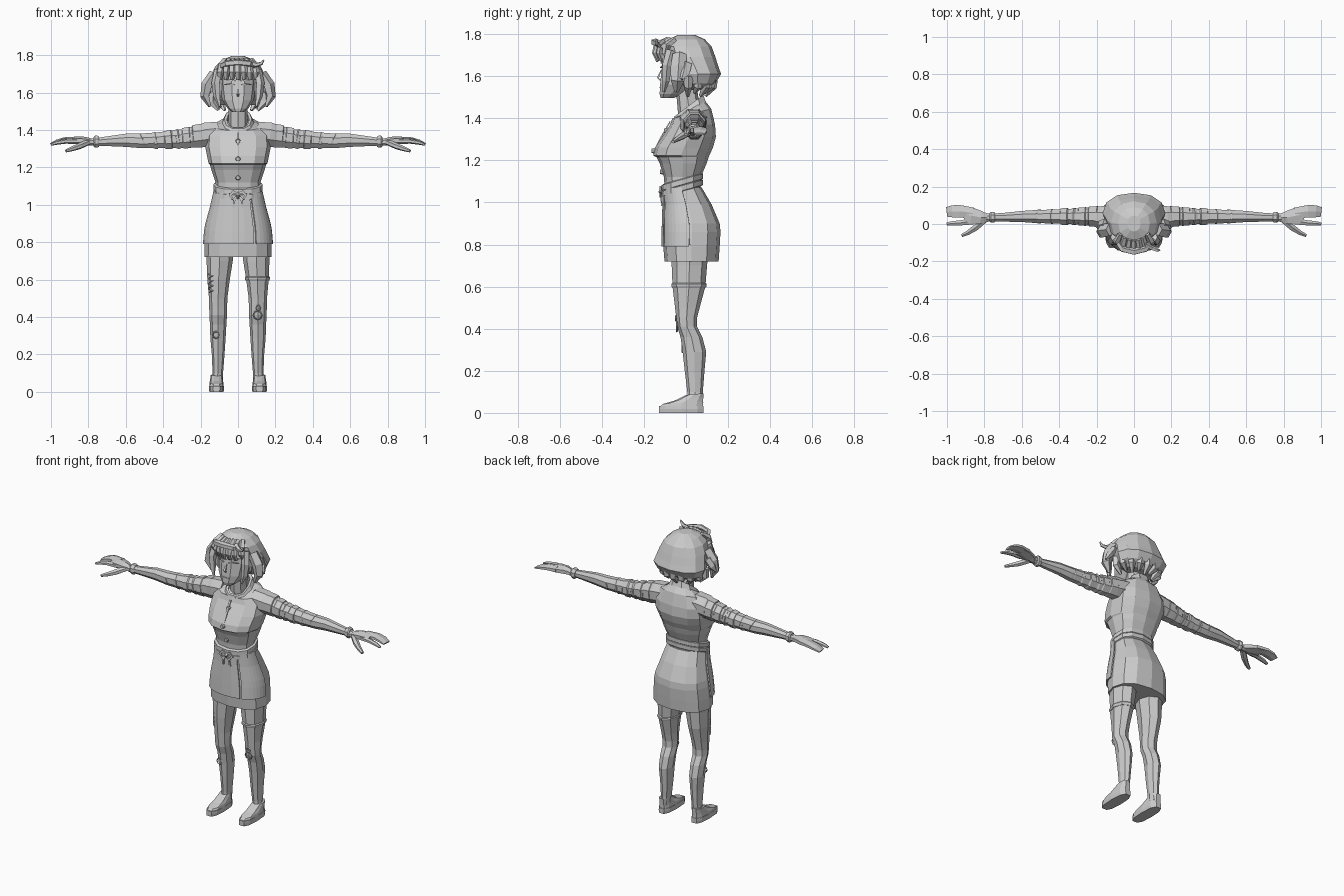
import bpy, bmesh, math
from mathutils import Vector

grey = bpy.data.materials.new("light_grey")
grey.diffuse_color = (0.6, 0.6, 0.6, 1)


def skin(name, rings, closed=True, caps=True, mirror=False, thick=0):
    """Bridge a stack of equal-length rings into one flat-shaded object."""
    bm = bmesh.new()
    vs = [[bm.verts.new(p) for p in r] for r in rings]
    n = len(rings[0])
    for a, b in zip(vs, vs[1:]):
        for i in range(n if closed else n - 1):
            j = (i + 1) % n
            bm.faces.new((a[i], a[j], b[j], b[i]))
    if closed and caps:
        bm.faces.new(vs[0])
        bm.faces.new(vs[-1])
    bmesh.ops.recalc_face_normals(bm, faces=bm.faces)
    me = bpy.data.meshes.new(name)
    bm.to_mesh(me)
    bm.free()
    me.materials.append(grey)
    ob = bpy.data.objects.new(name, me)
    bpy.context.collection.objects.link(ob)
    if thick:
        m = ob.modifiers.new("thickness", 'SOLIDIFY')
        m.thickness, m.offset = thick, 0
    if mirror:
        ob.modifiers.new("mirror", 'MIRROR')
    return ob


def ring(z, w, front, back, x=0, tilt=0, n=12, p=0.85, grow=0, arc=None):
    """Level rounded section; front/back are y limits, tilt lifts the back."""
    w, front, back = w + grow, front - grow, back + grow
    mid, h = (front + back) / 2, (back - front) / 2
    a0, a1 = arc or (0, 360)
    steps = n + 1 if arc else n
    out = []
    for i in range(steps):
        a = math.radians(a0 + (a1 - a0) * i / n)
        c, s = math.cos(a), math.sin(a)
        y = mid + h * math.copysign(abs(s) ** p, s)
        out.append((x + w * math.copysign(abs(c) ** p, c), y, z + tilt * y))
    return out


def tube(name, path, ref=(0, -1, 0), n=6, mirror=False):
    """Tapered limb or lock; path rows are x, y, z, half-width, half-thickness."""
    pts = [Vector(q[:3]) for q in path]
    rings = []
    for i, q in enumerate(path):
        d = (pts[min(i + 1, len(pts) - 1)] - pts[max(i - 1, 0)]).normalized()
        side = d.cross(Vector(ref)).normalized()
        up = side.cross(d)
        rings.append([pts[i] + side * q[3] * math.cos(t) + up * q[4] * math.sin(t)
                      for t in (2 * math.pi * (k + 0.5) / n for k in range(n))])
    return skin(name, rings, mirror=mirror)


# --- Tunic body: waist, bust overhang, shoulders
skin("tunic_top", [ring(*r) for r in (
    (1.05, .120, -.10, .07), (1.12, .120, -.105, .07), (1.185, .142, -.125, .098),
    (1.215, .150, -.14, .108), (1.222, .158, -.156, .110), (1.26, .165, -.148, .128),
    (1.31, .175, -.115, .142), (1.37, .172, -.075, .138))]
    + [ring(1.415, .14, -.065, .12, tilt=.25), ring(1.43, .085, -.06, .09, tilt=.6)])

# --- Skirt, with a shorter flap lying over the front
skirt = ((1.07, .122, -.102, .075), (.99, .140, -.103, .122), (.90, .165, -.106, .160),
         (.86, .172, -.107, .164), (.79, .178, -.108, .160), (.72, .180, -.102, .155))
skin("skirt", [ring(*r) for r in skirt])
for name, arc in (("front_flap_wide", (183, 294)), ("front_flap_narrow", (298, 357))):
    skin(name, [ring(*r, n=7, grow=.006, arc=arc) for r in skirt[:5]],
         closed=False, thick=.008)

# --- Belt, collar and placket
for name, z in (("belt_lower", 1.073), ("belt_upper", 1.102)):
    skin(name, [ring(z + dz, .124, -.108, .072, tilt=.28, grow=g)
                for dz, g in ((-.016, 0), (-.012, .008), (.012, .008), (.016, 0))])
skin("collar", [ring(z, w, f, b, tilt=.75, n=10) for z, w, f, b in (
    (1.405, .096, -.072, .098), (1.45, .074, -.06, .085),
    (1.448, .06, -.05, .072), (1.41, .06, -.05, .075))], caps=False)
tube("placket", [(0, -.075, 1.385, .008, .004), (0, -.118, 1.31, .008, .004),
                 (0, -.156, 1.235, .008, .004)], n=4)
for i, (y, z) in enumerate(((-.096, 1.34), (-.155, 1.245), (-.115, 1.145))):
    tube(f"button_{i}", [(0, y + .008, z, .014, .014), (0, y - .008, z, .011, .011)],
         ref=(0, 0, 1), n=8)

# --- Bow on the belt
tube("bow_loop", [(0, -.115, 1.06, .006, .005), (.025, -.122, 1.07, .012, .005),
                  (.042, -.12, 1.05, .011, .005), (.025, -.122, 1.03, .008, .005),
                  (0, -.115, 1.05, .006, .005)], mirror=True, n=4)
tube("bow_tail", [(.004, -.115, 1.05, .006, .005), (.02, -.118, 1.02, .007, .005),
                  (.024, -.115, .985, .008, .004)], mirror=True, n=4)
tube("bow_knot", [(0, -.11, 1.07, .010, .008), (0, -.122, 1.05, .013, .01),
                  (0, -.11, 1.035, .008, .008)], n=6)

# --- Arms and rolled, torn sleeves
up = (0, 0, 1)
tube("arm", [(.10, .035, 1.385, .07, .065), (.17, .035, 1.375, .065, .07),
             (.22, .04, 1.365, .055, .062), (.32, .04, 1.352, .045, .052),
             (.43, .04, 1.345, .040, .046), (.52, .04, 1.342, .038, .042),
             (.60, .04, 1.345, .032, .038), (.70, .036, 1.340, .025, .028),
             (.76, .035, 1.337, .022, .022), (.79, .033, 1.335, .024, .02)],
     up, 8, True)
for i, (x0, x1, a, b, z) in enumerate((
        (.19, .245, .060, .068, 1.37), (.252, .30, .054, .062, 1.36),
        (.31, .335, .050, .058, 1.353), (.35, .395, .050, .055, 1.35),
        (.43, .455, .043, .050, 1.345), (.50, .515, .041, .046, 1.343))):
    tube(f"sleeve_band_{i}", [(x0, .04, z, a - .008, b - .008), (x0 + .006, .04, z, a, b),
                              (x1 - .006, .04, z - .004, a - .003, b - .003),
                              (x1, .04, z - .004, a - .01, b - .01)], up, 8, True)
tube("bracelet", [(.742, .036, 1.338, .026, .028), (.75, .036, 1.338, .031, .034),
                  (.765, .036, 1.338, .031, .034), (.772, .036, 1.338, .024, .026)],
     up, 8, True)

# --- Hands: palm, grouped fingers, forefinger, thumb
tube("palm", [(.78, .033, 1.335, .022, .019), (.82, .035, 1.342, .040, .022),
              (.87, .045, 1.345, .050, .020), (.905, .050, 1.343, .045, .014)], up, 6, True)
tube("fingers", [(.86, .058, 1.347, .034, .018), (.93, .068, 1.346, .038, .015),
                 (.97, .068, 1.337, .037, .011), (1.0, .064, 1.325, .030, .006)], up, 6, True)
tube("forefinger", [(.86, .015, 1.340, .020, .016), (.92, .007, 1.340, .016, .013),
                    (.97, .003, 1.332, .014, .011), (1.0, .0, 1.322, .010, .006)], up, 6, True)
tube("thumb", [(.80, .02, 1.335, .018, .016), (.845, -.018, 1.315, .019, .017),
               (.885, -.045, 1.30, .014, .013), (.92, -.062, 1.288, .009, .008)], up, 6, True)

# --- Legs
skin("leg", [ring(z, w, f, b, x, n=8, p=1) for z, w, f, b, x in (
    (.80, .078, -.07, .11, .098), (.70, .070, -.068, .100, .098),
    (.60, .060, -.064, .092, .104), (.50, .049, -.052, .065, .106),
    (.45, .048, -.046, .052, .106), (.41, .047, -.042, .052, .106),
    (.36, .044, -.026, .078, .106), (.29, .041, -.016, .096, .107),
    (.20, .034, -.006, .088, .106), (.10, .028, .006, .080, .108),
    (.05, .030, .006, .082, .112))], mirror=True)

# --- Shoes: sole and rising upper
skin("shoe_sole", [ring(z, w, -.133, .088, .115, n=10, p=.7)
                   for z, w in ((0, .038), (.018, .041), (.032, .040))], mirror=True)
skin("shoe_upper", [ring(z, w, f, .085, .115, n=10, p=.75, tilt=t) for z, w, f, t in (
    (.028, .039, -.130, 0), (.050, .037, -.115, .07),
    (.064, .034, -.06, .12), (.085, .031, .0, .1))], mirror=True)

# --- Worn marks on the leggings
for i, (x, y, z, r) in enumerate(((-.118, -.017, .305, .018), (.105, -.043, .41, .024),
                                  (.108, -.048, .45, .013))):
    bpy.ops.mesh.primitive_torus_add(major_segments=8, minor_segments=4, major_radius=r,
                                     minor_radius=.004, location=(x, y, z),
                                     rotation=(math.pi / 2, 0, 0))
    bpy.context.object.name = f"patch_edge_{i}"
    bpy.context.object.data.materials.append(grey)
for i in range(4):
    z = .54 + .026 * i
    tube(f"tear_{i}", [(-.158, -.02, z + .012, .003, .003), (-.135, -.050, z, .006, .004),
                       (-.152, -.03, z - .008, .003, .003)], n=4)
skin("thigh_rip", [ring(z, .061, -.064, .092, .104, n=8, p=1, grow=g)
                   for z, g in ((.595, .001), (.600, .005), (.612, .006), (.618, .001))])

# --- Neck, head and face
skin("neck", [ring(z, .05, f, b, n=8) for z, f, b in ((1.39, -.035, .075), (1.56, -.05, .05))])
skin("head", [ring(*r, n=10, p=.9) for r in (
    (1.495, .030, -.122, -.06), (1.515, .055, -.128, -.01), (1.56, .085, -.127, .05),
    (1.62, .094, -.122, .09), (1.67, .098, -.116, .10), (1.74, .09, -.10, .09))])
tube("nose", [(0, -.117, 1.63, .004, .003), (0, -.134, 1.592, .010, .007),
              (0, -.122, 1.58, .006, .004)], n=4)
tube("mouth", [(-.02, -.125, 1.545, .003, .003), (.02, -.125, 1.545, .003, .003)], up, 4)
tube("eyelid", [(.018, -.120, 1.640, .004, .003), (.045, -.113, 1.648, .005, .004),
                (.072, -.094, 1.642, .004, .003)], up, 4, True)
tube("eyebrow", [(.016, -.119, 1.662, .004, .003), (.075, -.092, 1.672, .004, .003)],
     up, 4, True)
tube("ear", [(.098, -.02, 1.65, .012, .016), (.106, -.015, 1.61, .01, .012),
             (.098, -.02, 1.57, .008, .01)], mirror=True)

# --- Hair: main cap, fringe, side and back locks
skin("hair_cap", [ring(*r, n=12, p=.9) for r in (
    (1.795, .035, -.04, .045), (1.775, .085, -.085, .09), (1.74, .122, -.112, .122),
    (1.69, .145, -.100, .140), (1.645, .158, -.07, .154), (1.61, .168, -.055, .167),
    (1.565, .150, -.03, .140), (1.535, .105, 0, .095))])
for i in range(7):
    x = (i - 3) * .03
    c = .35 * x * x / .09
    tube(f"fringe_{i}", [(x * .8, -.085 + c, 1.775, .014, .014),
                         (x, -.140 + c * 1.5, 1.745, .020, .018),
                         (x * 1.05, -.148 + c * 1.5, 1.71, .019, .014),
                         (x * 1.08, -.135 + c * 1.5, 1.672 - .004 * (i % 2), .012, .006)], n=5)
tube("fringe_roll", [(-.10, -.08, 1.735, .012, .015), (-.06, -.135, 1.755, .018, .018),
                     (0, -.148, 1.762, .02, .018), (.06, -.135, 1.755, .018, .018),
                     (.10, -.08, 1.735, .012, .015)], up, 5)
tube("stray_curl", [(.06, -.11, 1.765, .014, .014), (.10, -.13, 1.748, .013, .013),
                    (.125, -.14, 1.756, .010, .010), (.138, -.14, 1.775, .004, .004)], up, 5)
tube("temple_lock", [(.105, -.07, 1.72, .022, .025), (.118, -.09, 1.65, .024, .024),
                     (.112, -.095, 1.58, .020, .018), (.098, -.105, 1.525, .006, .006)],
     n=5, mirror=True)
tube("side_lock", [(.125, -.03, 1.70, .03, .035), (.165, -.035, 1.64, .032, .04),
                   (.176, -.04, 1.58, .026, .034), (.150, -.045, 1.525, .008, .01)],
     n=5, mirror=True)
tube("flick_lock", [(.15, 0, 1.66, .02, .03), (.178, -.01, 1.615, .02, .03),
                    (.195, -.02, 1.585, .006, .008)], n=5, mirror=True)
for i in range(9):
    a = math.radians(5 + i * 170 / 8)
    c, s = math.cos(a), math.sin(a)
    drop = .015 * (i % 2)
    tube(f"back_lock_{i}", [(c * .14, s * .13, 1.60, .028, .024),
                            (c * .142, s * .128, 1.55, .026, .020),
                            (c * .105, s * .092, 1.505 + drop, .008, .008)], n=5)
